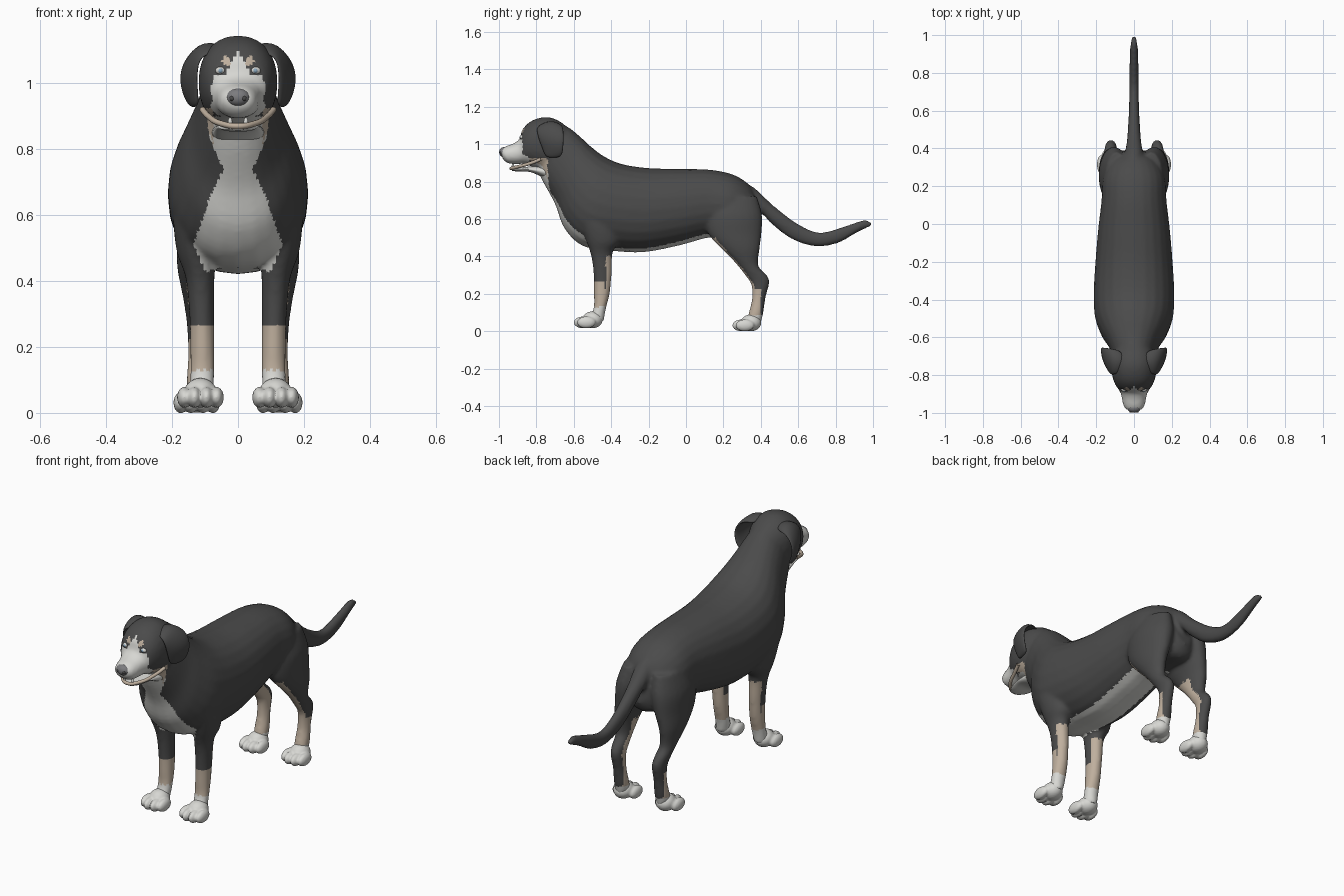
import bpy, bmesh
from math import sin, cos, pi, copysign
from mathutils import Vector, Matrix

if "Cube" in bpy.data.objects:
    bpy.data.objects.remove(bpy.data.objects["Cube"])

COLS = {"black": (.07, .07, .07), "white": (.68, .68, .65), "tan": (.52, .43, .34),
        "grey": (.2, .2, .21), "blue": (.25, .38, .5)}
MATS = {}
for key, c in COLS.items():
    MATS[key] = bpy.data.materials.new(key)
    MATS[key].diffuse_color = (*c, 1)


def catmull(a, b, c, d, t):
    return [.5 * (2*q + (r-p)*t + (2*p-5*q+4*r-s)*t*t + (3*q-p-3*r+s)*t**3)
            for p, q, r, s in zip(a, b, c, d)]


def loft(bm, rows, side=1, sq=2.0, steps=5, n=24):
    """Skin rings given as (y, z of one edge, y, z of opposite edge, half width, x centre)."""
    rows = [tuple(r) + (0,) * (6 - len(r)) for r in rows]
    fine = []
    for i in range(len(rows) - 1):
        a, d = rows[max(i-1, 0)], rows[min(i+2, len(rows)-1)]
        fine += [catmull(a, rows[i], rows[i+1], d, k/steps) for k in range(steps)]
    fine.append(rows[-1])
    rings = []
    for ay, az, by, bz, hw, xc in fine:
        ring = []
        for k in range(n):
            t = 2*pi*k/n
            u = copysign(abs(cos(t))**(2/sq), cos(t))
            v = copysign(abs(sin(t))**(2/sq), sin(t))
            ring.append(bm.verts.new((side*(xc + hw*v), (ay+by)/2 + (ay-by)/2*u,
                                      (az+bz)/2 + (az-bz)/2*u)))
        rings.append(ring)
    faces = [bm.faces.new(rings[0]), bm.faces.new(rings[-1])]
    for p, q in zip(rings, rings[1:]):
        faces += [bm.faces.new((p[k], p[(k+1) % n], q[(k+1) % n], q[k])) for k in range(n)]
    bmesh.ops.recalc_face_normals(bm, faces=faces)


def ball(bm, loc, rad):
    bmesh.ops.create_uvsphere(bm, u_segments=20, v_segments=12, radius=1,
                              matrix=Matrix.Translation(loc) @ Matrix.Diagonal((*rad, 1)))


def make(name, bm, mat=None):
    me = bpy.data.meshes.new(name)
    bm.to_mesh(me)
    bm.free()
    for p in me.polygons:
        p.use_smooth = True
    ob = bpy.data.objects.new(name, me)
    bpy.context.collection.objects.link(ob)
    if mat:
        me.materials.append(MATS[mat])
    return ob


def fuse(ob, voxel, smooth, mat=None):
    """Melt overlapping shells of an object into one smooth skin."""
    m = ob.modifiers.new("fuse", 'REMESH')
    m.mode, m.voxel_size, m.use_smooth_shade = 'VOXEL', voxel, True
    s = ob.modifiers.new("relax", 'SMOOTH')
    s.iterations, s.factor = smooth, .5
    me = bpy.data.meshes.new_from_object(ob.evaluated_get(bpy.context.evaluated_depsgraph_get()))
    ob.modifiers.clear()
    ob.data = me
    me.materials.clear()
    for key in ([mat] if mat else COLS):
        me.materials.append(MATS[key])


def interp(pts, z):
    for (z0, w0), (z1, w1) in zip(pts, pts[1:]):
        if z0 <= z <= z1:
            return w0 + (w1-w0)*(z-z0)/(z1-z0)
    return 0


BIB = [(.43, .1), (.51, .135), (.64, .09), (.74, .045), (.83, .085), (.9, .09)]


def coat(c, n):
    """Coat colour at a point of the skin."""
    x, y, z = abs(c.x), c.y, c.z
    if z < .43 and y < -.3 and x > .06 and n.z > -.8:          # front legs
        if z < .13:
            return "white"
        if z < .265 and (y < -.44 or n.x*c.x < 0 or n.y > .5) or (z < .4 and n.y > .3):
            return "tan"
    if z < .5 and y > .1 and x > .06:                          # hind legs
        if z < .085:
            return "white"
        if (z < .22 and y < .4) or n.y < -.55 or (n.x*c.x < -.02 and z < .42 and n.y < .2):
            return "tan"
    if y < -.78 and z > .875:                                  # face
        if (y < -.875 and z < 1.025) or x < .04*(1.1-z)/.08 and y < -.84:
            return "white"
        if (x-.035)**2 + (z-1.068)**2 < .0002:
            return "tan"
    if y < -.7 and .8 < z < .925 and x > .075 and y < -.74:    # cheeks
        return "tan"
    if y < -.45 and x < interp(BIB, z) and (n.y < -.25 or n.z < -.4):
        return "white"
    if n.z < -.8 and x < .09 and -.5 < y < .2 and z > .4:      # belly
        return "white"
    return "black"


# body: trunk with neck, head, tail and legs melted together
bm = bmesh.new()
TRUNK = [(.37, .74, .40, .56, .05), (.33, .79, .36, .5, .12), (.25, .838, .24, .5, .165),
         (.13, .863, .12, .5, .172), (-.03, .868, -.03, .46, .19), (-.2, .872, -.22, .423, .205),
         (-.34, .893, -.38, .428, .213), (-.43, .93, -.55, .455, .207), (-.50, .98, -.65, .55, .175),
         (-.56, 1.035, -.70, .68, .138), (-.62, 1.085, -.76, .79, .113), (-.66, 1.1, -.79, .85, .1)]
loft(bm, TRUNK, sq=2.15)
HEAD = [(-.61, 1.07, -.66, .92, .07), (-.68, 1.125, -.70, .87, .11), (-.75, 1.145, -.76, .86, .12),
        (-.825, 1.125, -.81, .875, .112), (-.873, 1.08, -.85, .89, .093), (-.89, 1.028, -.875, .895, .075),
        (-.92, 1.005, -.91, .893, .066), (-.96, .99, -.95, .897, .058), (-.985, .975, -.972, .912, .045),
        (-.99, .96, -.982, .925, .025)]
loft(bm, HEAD, sq=2.2)
TAIL = [(.29, .79, .33, .64, .045), (.36, .77, .415, .62, .045), (.475, .665, .445, .585, .036),
        (.61, .567, .56, .495, .028), (.72, .528, .69, .453, .025), (.85, .562, .81, .47, .024),
        (.955, .595, .92, .53, .02), (1.0, .572, .985, .56, .01)]
loft(bm, TAIL)
FORE = [(-.56, .74, -.36, .74, .07, .12), (-.58, .62, -.36, .6, .075, .123), (-.54, .5, -.36, .48, .058, .128),
        (-.507, .4, -.392, .42, .044, .115), (-.494, .3, -.398, .3, .038, .11), (-.492, .2, -.408, .2, .037, .108),
        (-.495, .12, -.428, .12, .037, .108), (-.53, .05, -.44, .05, .035, .112)]
HIND = [(.12, .72, .38, .72, .06, .09), (.10, .62, .407, .62, .08, .103), (.12, .52, .404, .52, .068, .118),
        (.19, .44, .394, .44, .052, .132), (.26, .37, .387, .35, .039, .13), (.315, .3, .432, .3, .034, .125),
        (.348, .25, .446, .26, .032, .122), (.352, .17, .426, .18, .031, .12), (.333, .09, .414, .1, .036, .12),
        (.32, .04, .40, .04, .03, .12)]
for s in (1, -1):
    loft(bm, FORE, s)
    loft(bm, HIND, s)
body = make("body", bm)
fuse(body, .01, 5)
order = list(COLS)
for p in body.data.polygons:
    p.material_index = order.index(coat(p.center, p.normal))

# paws: heel pad and four toes
for part, xc, y0, z0 in (("front_paw", .114, -.5, .016), ("hind_paw", .125, .348, 0)):
    for s, tag in ((1, "right"), (-1, "left")):
        bm = bmesh.new()
        ball(bm, (s*xc, y0, z0+.045), (.05, .055, .045))
        for dx, dy in ((-.049, .012), (-.018, -.006), (.018, -.006), (.049, .012)):
            ball(bm, (s*(xc+dx), y0-.045+dy, z0+.031), (.022, .05, .032))
        ob = make(f"{part}_{tag}", bm)
        fuse(ob, .006, 2, "white")

# lower jaw, lip line and teeth
bm = bmesh.new()
loft(bm, [(-.75, .89, -.74, .81, .08), (-.84, .88, -.83, .85, .066), (-.90, .873, -.895, .853, .05),
          (-.935, .868, -.93, .857, .025)])
make("lower_jaw", bm, "white")
cu = bpy.data.curves.new("lips", 'CURVE')
cu.dimensions, cu.bevel_depth, cu.bevel_resolution = '3D', .009, 3
half = [(.108, -.775, .92), (.09, -.825, .9), (.055, -.9, .879)]
pts = half + [(0, -.936, .87)] + [(-x, y, z) for x, y, z in reversed(half)]
sp = cu.splines.new('BEZIER')
sp.bezier_points.add(len(pts) - 1)
for b, p in zip(sp.bezier_points, pts):
    b.co = p
    b.handle_left_type = b.handle_right_type = 'AUTO'
lips = bpy.data.objects.new("lips", cu)
cu.materials.append(MATS["tan"])
bpy.context.collection.objects.link(lips)
bm = bmesh.new()
for s in (1, -1):
    ball(bm, (s*.024, -.925, .882), (.007, .007, .014))
make("teeth", bm, "white")

# nose with nostrils
bm = bmesh.new()
ball(bm, (0, -.974, .957), (.036, .025, .027))
make("nose", bm, "grey")
bm = bmesh.new()
for s in (1, -1):
    ball(bm, (s*.018, -.991, .954), (.008, .007, .008))
make("nostrils", bm, "black")

# eyes
for s, tag in ((1, "right"), (-1, "left")):
    bm = bmesh.new()
    ball(bm, (s*.053, -.874, 1.038), (.016, .014, .012))
    make("eye_" + tag, bm, "white")
    bm = bmesh.new()
    ball(bm, (s*.053, -.882, 1.038), (.008, .008, .008))
    make("iris_" + tag, bm, "blue")

# hanging ears: front, middle and back point of each row from root to tip
EAR = [[(.06, -.785, 1.09), (.05, -.72, 1.12), (.06, -.67, 1.09)],
       [(.118, -.805, 1.085), (.115, -.73, 1.135), (.13, -.655, 1.10)],
       [(.125, -.79, 1.025), (.168, -.73, 1.04), (.178, -.65, 1.04)],
       [(.122, -.765, .965), (.152, -.71, .965), (.165, -.655, .965)],
       [(.122, -.75, .93), (.132, -.71, .925), (.14, -.665, .93)]]
for s, tag in ((1, "right"), (-1, "left")):
    bm = bmesh.new()
    g = [[bm.verts.new((s*x, y, z)) for x, y, z in row] for row in EAR]
    for a, b in zip(g, g[1:]):
        for k in range(2):
            bm.faces.new((a[k], a[k+1], b[k+1], b[k])[::s])
    bmesh.ops.recalc_face_normals(bm, faces=bm.faces[:])
    ear = make("ear_" + tag, bm, "black")
    so = ear.modifiers.new("thick", 'SOLIDIFY')
    so.thickness, so.offset = .02, 0
    su = ear.modifiers.new("round", 'SUBSURF')
    su.levels = su.render_levels = 2

for m in bpy.data.materials:
    if m.users and not m.is_grease_pencil:
        m.use_nodes = True
        m.node_tree.nodes["Principled BSDF"].inputs["Base Color"].default_value = m.diffuse_color
